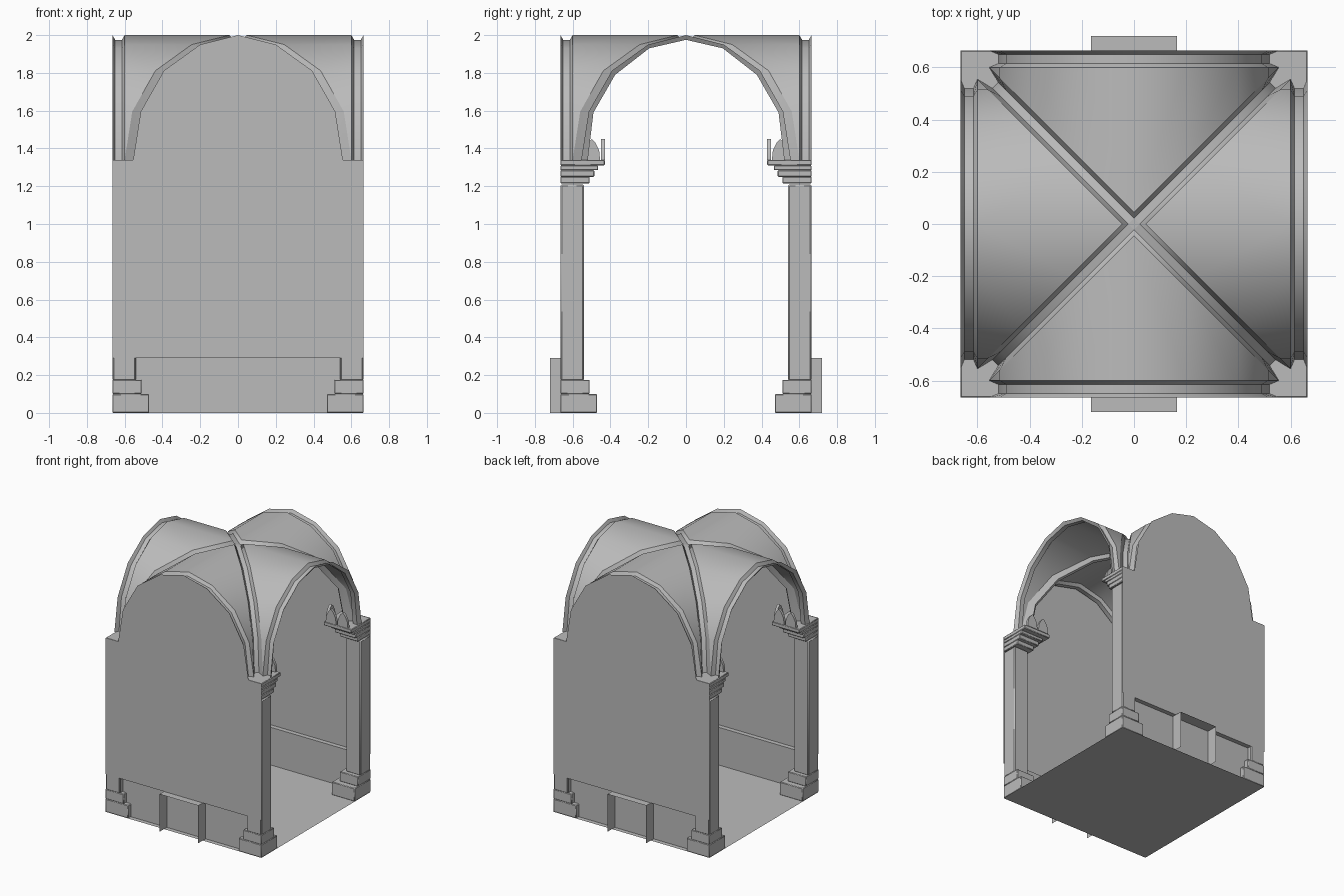
import bpy, bmesh
from mathutils import Matrix, Vector

cube = bpy.data.objects.get("Cube")
if cube:
    bpy.data.objects.remove(cube, do_unlink=True)

stone = bpy.data.materials.new("grey_stone")
stone.use_nodes = True
colour = (0.5, 0.5, 0.5, 1)
stone.diffuse_color = colour
stone.node_tree.nodes["Principled BSDF"].inputs["Base Color"].default_value = colour

EDGE = 0.665    # outer face of the bay
WEB = 0.60      # where the vault webs stop
GROIN = 0.045   # half width of the diagonal ribs
SPRING = 1.34   # springing height of the arches
DADO = 0.29

# Half arches as (distance from centre, height), from springing to crown
outer = [(0.555, SPRING), (0.515, 1.595), (0.392, 1.812), (0.2, 1.95), (0, 2.0)]
inner = [(0.52, SPRING), (0.49, 1.59), (0.375, 1.79), (0.195, 1.93), (0, 1.975)]


def finish(name, bm, bevel=0, recalc=False):
    """Turn one quarter of a part into an object mirrored over both axes."""
    if recalc:
        bmesh.ops.recalc_face_normals(bm, faces=bm.faces)
    mesh = bpy.data.meshes.new(name)
    bm.to_mesh(mesh)
    bm.free()
    mesh.materials.append(stone)
    ob = bpy.data.objects.new(name, mesh)
    bpy.context.collection.objects.link(ob)
    if bevel:
        mod = ob.modifiers.new("bevel", 'BEVEL')
        mod.width = bevel
        mod.segments = 1
    mod = ob.modifiers.new("mirror", 'MIRROR')
    mod.use_axis = (True, True, False)
    mod.merge_threshold = 0.0005
    bpy.ops.object.select_all(action='DESELECT')
    ob.select_set(True)
    bpy.context.view_layer.objects.active = ob
    bpy.ops.object.shade_smooth_by_angle(angle=0.6)
    return ob


def add_box(bm, lo, hi):
    lo, hi = Vector(lo), Vector(hi)
    m = Matrix.Translation((lo + hi) / 2) @ Matrix.Diagonal((*(hi - lo), 1))
    bmesh.ops.create_cube(bm, size=1, matrix=m)


def polygon(bm, points):
    return bm.faces.new([bm.verts.new(p) for p in points])


def loft(bm, rows):
    """Skin a list of equally long rows of points."""
    grid = [[bm.verts.new(p) for p in row] for row in rows]
    for a, b in zip(grid, grid[1:]):
        for i in range(len(a) - 1):
            bm.faces.new((a[i], a[i + 1], b[i + 1], b[i]))
    bmesh.ops.remove_doubles(bm, verts=bm.verts, dist=0.0001)


def swap(rows):
    """Reflect rows across the diagonal, keeping the face direction."""
    return [[(y, x, z) for x, y, z in reversed(row)] for row in rows]


# Floor
bm = bmesh.new()
polygon(bm, [(0, 0, 0), (EDGE, 0, 0), (EDGE, EDGE, 0), (0, EDGE, 0)])
finish("floor", bm)

# Arched side walls
bm = bmesh.new()
polygon(bm, [(0, EDGE, DADO), (0, EDGE, 2.0)]
        + [(x, EDGE, z) for x, z in reversed(outer[:-1])]
        + [(EDGE, EDGE, SPRING), (EDGE, EDGE, DADO)])
finish("side_walls", bm)

# Dado set inside the wall, with its narrow ledge
bm = bmesh.new()
loft(bm, [[(x, 0.63, 0), (x, 0.63, DADO), (x, EDGE, DADO)] for x in (0, 0.6)])
finish("dado", bm)

# Open hoods standing out behind the dado: one cheek and a top each
bm = bmesh.new()
loft(bm, [[(0.165, y, 0), (0.165, y, DADO), (0, y, DADO)] for y in (0.63, 0.72)])
finish("dado_hoods", bm)

# Vault webs, each running from the diagonal to the edge arch
web = [[(u + GROIN, u, z), (WEB, u, z)] for u, z in outer]
for name, rows in (("open_side_webs", web), ("wall_side_webs", swap(web))):
    bm = bmesh.new()
    loft(bm, rows)
    finish(name, bm)

# Hollow edge ribs round the four arches
rib = [[(WEB, u, z), (WEB + 0.015, v, w), (EDGE - 0.015, v, w), (EDGE, u, z)]
       for (u, z), (v, w) in zip(outer, inner)]
for name, rows in (("open_side_ribs", rib), ("wall_side_ribs", swap(rib))):
    bm = bmesh.new()
    loft(bm, rows)
    finish(name, bm)

# Hollow diagonal ribs, closed by a small boss at the crown
bm = bmesh.new()
h = GROIN / 2
loft(bm, [[(u, u + GROIN, z), (v, v + h, w), (v + h, v, w), (u + GROIN, u, z)]
          for (u, z), (v, w) in zip(outer, inner)])
crown = inner[-1][1]
polygon(bm, [(0, 0, crown), (h, 0, crown), (0, h, crown)])
finish("diagonal_ribs", bm)

# Column shafts
bm = bmesh.new()
add_box(bm, (0.54, 0.54, 0.17), (EDGE, EDGE, 1.21))
finish("column_shafts", bm, bevel=0.008)

# Stepped bases and capitals: (inner face, bottom, top)
bases = [(0.47, 0, 0.1), (0.51, 0.1, 0.175)]
capitals = [(0.51, 1.215, 1.25), (0.485, 1.25, 1.285),
            (0.465, 1.285, 1.31), (0.43, 1.31, SPRING)]
for name, steps in (("column_bases", bases), ("column_capitals", capitals)):
    bm = bmesh.new()
    for face, low, high in steps:
        add_box(bm, (face, face, low), (EDGE, EDGE, high))
    finish(name, bm, bevel=0.004)

# Pointed leaves standing on the capitals
leaf = [(-0.045, 0), (-0.04, 0.05), (-0.02, 0.09), (0, 0.11),
        (0.02, 0.09), (0.04, 0.05), (0.045, 0)]
bm = bmesh.new()
for centre, faces_x in ((0.49, False), (0.59, False), (0.50, True)):
    points = [(centre + a, 0.43, SPRING + b) for a, b in leaf]
    if faces_x:
        points = [(y, x, z) for x, y, z in points]
    face = polygon(bm, points)
    moved = bmesh.ops.extrude_face_region(bm, geom=[face], use_keep_orig=True)["geom"]
    shift = (0.02, 0, 0) if faces_x else (0, 0.02, 0)
    bmesh.ops.translate(bm, vec=shift,
                        verts=[g for g in moved if isinstance(g, bmesh.types.BMVert)])
finish("capital_leaves", bm, recalc=True)
